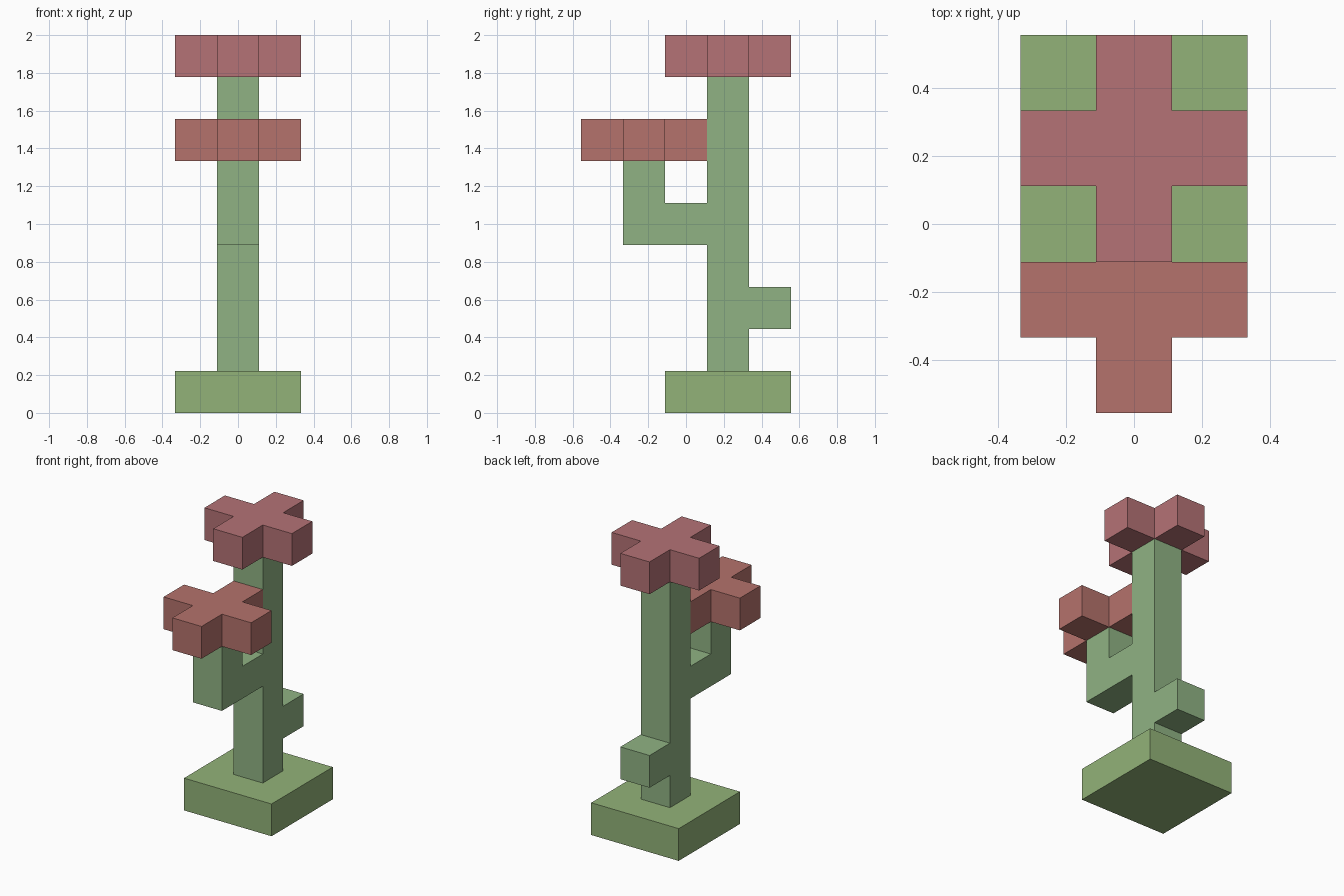
import bpy
import bmesh
from mathutils import Vector

if "Cube" in bpy.data.objects:
    bpy.data.objects.remove(bpy.data.objects["Cube"])

U = 2 / 9  # one block of the grid


def material(name, rgb):
    mat = bpy.data.materials.new(name)
    mat.diffuse_color = (*rgb, 1)
    mat.use_nodes = True
    mat.node_tree.nodes["Principled BSDF"].inputs["Base Color"].default_value = mat.diffuse_color
    return mat


def extrude_profile(name, points, depth, mat):
    """Extrude a closed outline (3D points in blocks) along a depth vector."""
    bm = bmesh.new()
    face = bm.faces.new([bm.verts.new(Vector(p) * U) for p in points])
    result = bmesh.ops.extrude_face_region(bm, geom=[face], use_keep_orig=True)
    moved = [v for v in result["geom"] if isinstance(v, bmesh.types.BMVert)]
    bmesh.ops.translate(bm, verts=moved, vec=Vector(depth) * U)
    bmesh.ops.recalc_face_normals(bm, faces=bm.faces)
    mesh = bpy.data.meshes.new(name)
    bm.to_mesh(mesh)
    bm.free()
    mesh.materials.append(mat)
    obj = bpy.data.objects.new(name, mesh)
    bpy.context.collection.objects.link(obj)
    return obj


grass = material("grass_green", (0.29, 0.45, 0.19))
leaf = material("stem_green", (0.28, 0.45, 0.23))
rose = material("upper_red", (0.46, 0.17, 0.18))
coral = material("lower_red", (0.46, 0.17, 0.15))

# Square base slab
extrude_profile("base", [(-1.5, -.5, 0), (1.5, -.5, 0), (1.5, 2.5, 0), (-1.5, 2.5, 0)],
                (0, 0, 1), grass)

# Stem with back leaf stub and front branch, as one side outline
side = [(.5, 1), (1.5, 1), (1.5, 2), (2.5, 2), (2.5, 3), (1.5, 3), (1.5, 8),
        (.5, 8), (.5, 5), (-.5, 5), (-.5, 6), (-1.5, 6), (-1.5, 4), (.5, 4)]
extrude_profile("stem", [(-.5, y, z) for y, z in side], (1, 0, 0), leaf)

# Cross-shaped flowers: one arm outline turned four times
arm = [(.5, -.5), (1.5, -.5), (1.5, .5)]
cross = []
for turn in range(4):
    cross += arm
    arm = [(-y, x) for x, y in arm]

for name, y0, z0, mat in (("upper_flower", 1, 8, rose), ("lower_flower", -1, 6, coral)):
    extrude_profile(name, [(x, y + y0, z0) for x, y in cross], (0, 0, 1), mat)
